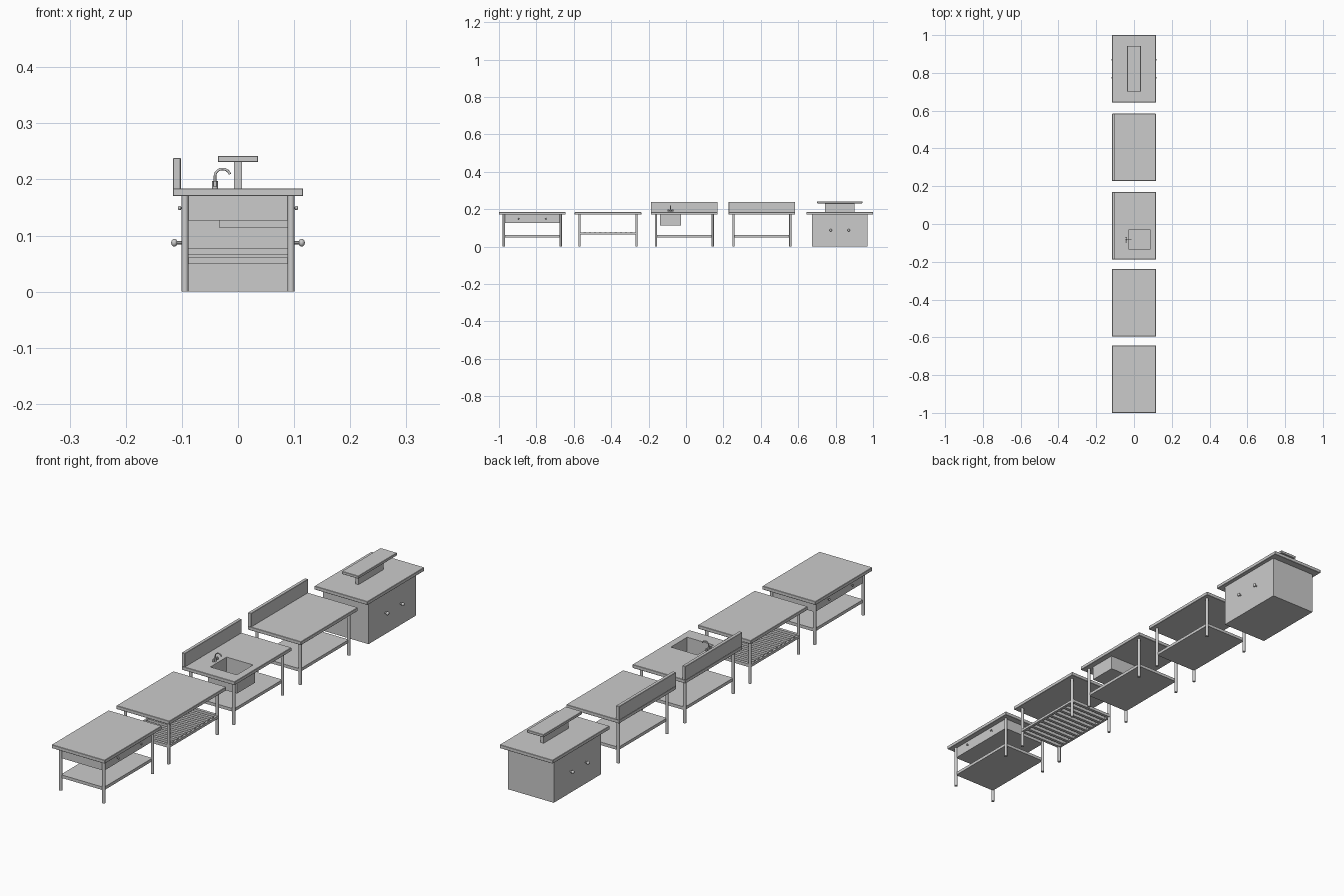
import bpy, bmesh, math
from mathutils import Vector

if "Cube" in bpy.data.objects:
    bpy.data.objects.remove(bpy.data.objects["Cube"])

CENTRES = [-0.822, -0.417, -0.009, 0.406, 0.822]
LEG_X, LEG_Y = 0.0945, 0.152


def box(name, x0, x1, y0, y1, z0, z1, bevel=0.0):
    bm = bmesh.new()
    bmesh.ops.create_cube(bm, size=1)
    for v in bm.verts:
        v.co = Vector((x1 if v.co.x > 0 else x0, y1 if v.co.y > 0 else y0, z1 if v.co.z > 0 else z0))
    if bevel:
        bmesh.ops.bevel(bm, geom=bm.edges[:], offset=bevel, segments=1, affect='EDGES', profile=0.5)
    return finish(name, bm)


def finish(name, bm):
    bmesh.ops.recalc_face_normals(bm, faces=bm.faces[:])
    me = bpy.data.meshes.new(name)
    bm.to_mesh(me)
    bm.free()
    ob = bpy.data.objects.new(name, me)
    bpy.context.collection.objects.link(ob)
    return ob


def smooth(ob):
    bpy.ops.object.select_all(action='DESELECT')
    ob.select_set(True)
    bpy.context.view_layer.objects.active = ob
    bpy.ops.object.shade_smooth_by_angle()


def cylinder(name, a, b, r, sides=16):
    a, b = Vector(a), Vector(b)
    bm = bmesh.new()
    bmesh.ops.create_cone(bm, cap_ends=True, segments=sides, radius1=r, radius2=r, depth=(b - a).length)
    rot = (b - a).to_track_quat('Z', 'Y')
    for v in bm.verts:
        v.co = rot @ v.co + (a + b) / 2
    ob = finish(name, bm)
    smooth(ob)
    return ob


def knob(name, side, x, y, z, r, depth):
    # short stem with a flattened round head
    cylinder(name + "_stem", (side * x, y, z), (side * (x + depth), y, z), r * 0.45, 12)
    bm = bmesh.new()
    bmesh.ops.create_uvsphere(bm, u_segments=16, v_segments=10, radius=r)
    for v in bm.verts:
        v.co = Vector((v.co.x * 0.8 + side * (x + depth), v.co.y + y, v.co.z + z))
    smooth(finish(name + "_head", bm))


def raised_panel(name, side, x, y0, y1, z0, z1, lift, rim):
    # flat slab edge with a sunken moulding and raised field
    bm = bmesh.new()
    f = bm.faces.new([bm.verts.new((0, y, z)) for y, z in ((y0, z0), (y1, z0), (y1, z1), (y0, z1))])
    back = f.copy()
    back.normal_flip()

    def step(inset, new_x):
        r = bmesh.ops.inset_region(bm, faces=[f], thickness=inset, use_even_offset=True)
        for v in f.verts:
            v.co.x = new_x
    step(rim * 0.3, lift)
    step(rim, lift)
    step(rim * 0.3, lift * 0.4)
    bmesh.ops.remove_doubles(bm, verts=bm.verts[:], dist=1e-6)
    for v in bm.verts:
        v.co.x = side * (x + v.co.x)
    return finish(name, bm)


def cut(ob, cutter):
    m = ob.modifiers.new("sink_opening", 'BOOLEAN')
    m.operation, m.object, m.solver = 'DIFFERENCE', cutter, 'EXACT'
    bpy.context.view_layer.objects.active = ob
    bpy.ops.object.modifier_apply(modifier=m.name)


# worktops, legs, backsplashes and lower shelves
tops = []
for i, c in enumerate(CENTRES):
    tops.append(box("worktop", -0.116, 0.116, c - 0.178, c + 0.178, 0.17, 0.184, 0.0012))
    if i == 4:
        continue
    for sx in (-1, 1):
        for sy in (-1, 1):
            x, y = sx * LEG_X, c + sy * LEG_Y
            cylinder("leg", (x, y, 0), (x, y, 0.171), 0.006)
    if i in (2, 3):
        box("backsplash", -0.116, -0.102, c - 0.178, c + 0.178, 0.183, 0.238, 0.0012)
    if i != 1:
        box("lower_shelf", -LEG_X, LEG_X, c - LEG_Y, c + LEG_Y, 0.049, 0.061)

# drawer unit with two drawers on each long side
c = CENTRES[0]
box("drawer_case", -0.095, 0.095, c - LEG_Y, c + LEG_Y, 0.127, 0.171)
for side in (-1, 1):
    for d in (-1, 1):
        y = c + d * 0.073
        raised_panel("drawer_front", side, 0.095, y - 0.067, y + 0.067, 0.133, 0.165, 0.005, 0.004)
        knob("drawer_knob", side, 0.096, y, 0.149, 0.004, 0.008)

# slatted shelf
c = CENTRES[1]
for side in (-1, 1):
    x = side * LEG_X
    box("slat_rail", x - 0.005, x + 0.005, c - LEG_Y, c + LEG_Y, 0.065, 0.075)
N = 12
for k in range(N):
    y = c - LEG_Y + 2 * LEG_Y * k / (N - 1)
    box("slat", -LEG_X, LEG_X, y - 0.006, y + 0.006, 0.066, 0.078)

# sink basin let into the worktop
cutter = box("sink_cutter", -0.028, 0.088, -0.133, -0.031, 0.118, 0.21)
cutter.hide_render = True
basin = box("sink_basin", -0.033, 0.093, -0.139, -0.026, 0.113, 0.1705)
cut(basin, cutter)
cut(tops[2], cutter)
bpy.data.objects.remove(cutter)

# tap: base, crossbar handles and curved spout
fx, fy = -0.041, -0.083
cylinder("tap_base", (fx, fy, 0.183), (fx, fy, 0.197), 0.005)
cylinder("tap_crossbar", (fx, fy - 0.013, 0.192), (fx, fy + 0.013, 0.192), 0.0022, 12)
for s in (-1, 1):
    cylinder("tap_handle", (fx, fy + s * 0.012, 0.187), (fx, fy + s * 0.012, 0.197), 0.0035, 12)
cu = bpy.data.curves.new("tap_spout", 'CURVE')
cu.dimensions, cu.bevel_depth, cu.bevel_resolution, cu.use_fill_caps = '3D', 0.0023, 3, True
pts = [(fx, fy, 0.195)]
for k in range(13):
    a = math.pi - k * math.radians(165) / 12
    pts.append((fx + 0.0135 + 0.0135 * math.cos(a), fy, 0.206 + 0.0125 * math.sin(a)))
sp = cu.splines.new('POLY')
sp.points.add(len(pts) - 1)
for p, q in zip(sp.points, pts):
    p.co = (*q, 1)
bpy.context.collection.objects.link(bpy.data.objects.new("tap_spout", cu))

# cabinet with a pair of doors on each long side
c = CENTRES[4]
box("cabinet_body", -0.1, 0.1, c - 0.148, c + 0.148, 0, 0.171)
for side in (-1, 1):
    for d in (-1, 1):
        y = c + d * 0.069
        raised_panel("cabinet_door", side, 0.1, y - 0.066, y + 0.066, 0.018, 0.157, 0.006, 0.013)
        knob("door_knob", side, 0.101, c + d * 0.048, 0.087, 0.007, 0.0125)

# raised serving shelf on a central support
box("shelf_support", -0.007, 0.007, c - 0.078, c + 0.078, 0.183, 0.232)
box("serving_shelf", -0.036, 0.036, c - 0.121, c + 0.121, 0.231, 0.242, 0.0012)
